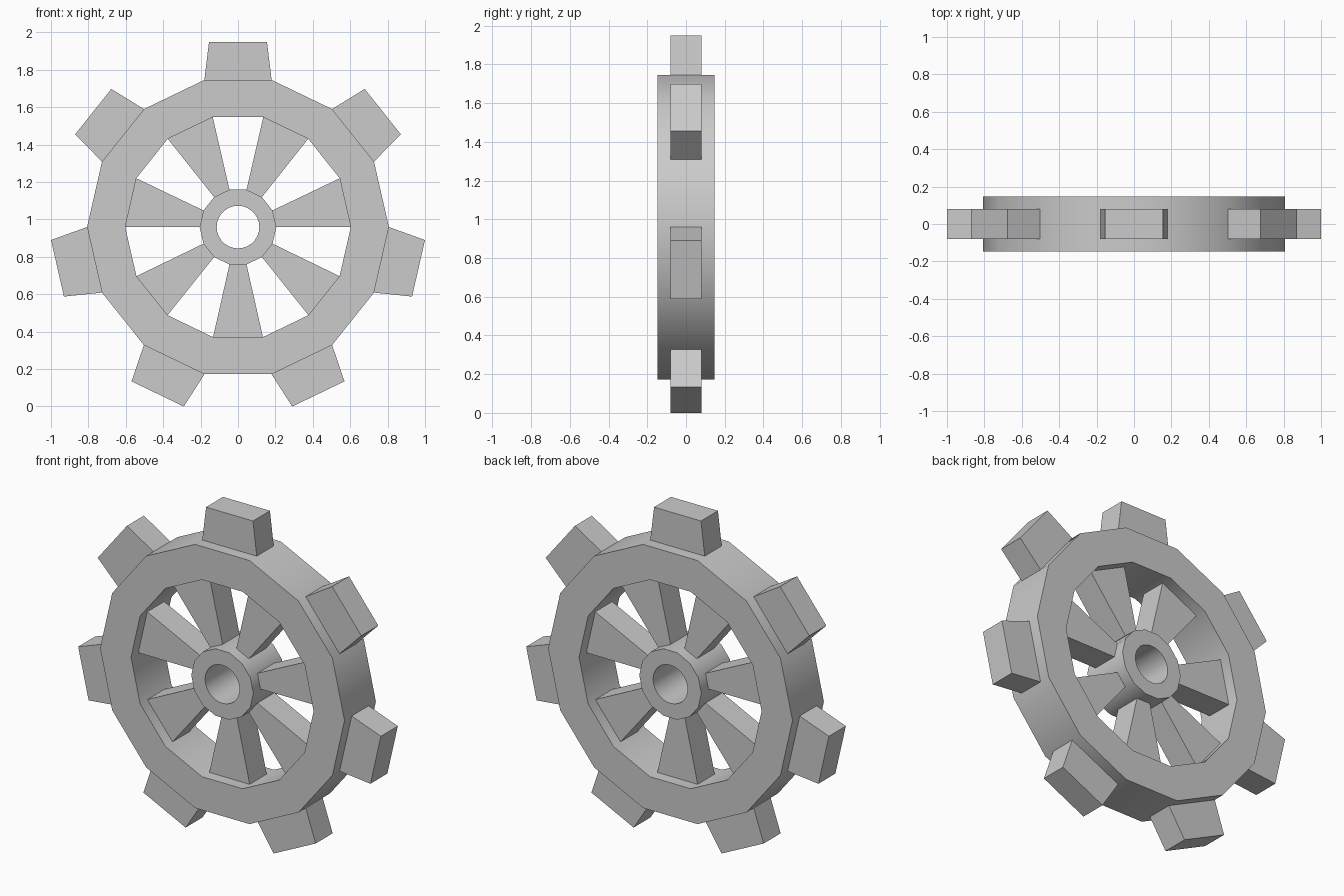
import bpy, bmesh
from math import sin, cos, pi, radians

if "Cube" in bpy.data.objects:
    bpy.data.objects.remove(bpy.data.objects["Cube"])

CZ = 0.959          # height of the wheel axis
STEP = 2 * pi / 14  # angle of one rim side


def finish(name, bm):
    bmesh.ops.recalc_face_normals(bm, faces=bm.faces)
    me = bpy.data.meshes.new(name)
    bm.to_mesh(me)
    bm.free()
    ob = bpy.data.objects.new(name, me)
    bpy.context.collection.objects.link(ob)
    ob.location.z = CZ
    return ob


def smooth(ob):
    bpy.ops.object.select_all(action='DESELECT')
    ob.select_set(True)
    bpy.context.view_layer.objects.active = ob
    bpy.ops.object.shade_smooth_by_angle(angle=radians(30))


def ring(name, r_out, r_in, half, sides_per_step=1, inner_round=False):
    """Flat-fronted ring; inner_round projects the bore onto a finer true circle."""
    n = 14 * sides_per_step
    bm = bmesh.new()
    rows = []
    for i in range(n):
        a = i * STEP / sides_per_step
        # points along a straight outer side
        k, f = divmod(i, sides_per_step)
        f /= sides_per_step
        ux = cos(k * STEP) * (1 - f) + cos((k + 1) * STEP) * f
        uz = sin(k * STEP) * (1 - f) + sin((k + 1) * STEP) * f
        ix, iz = (cos(a), sin(a)) if inner_round else (ux, uz)
        rows.append([bm.verts.new(p) for p in (
            (ux * r_out, -half, uz * r_out), (ux * r_out, half, uz * r_out),
            (ix * r_in, half, iz * r_in), (ix * r_in, -half, iz * r_in))])
    for i in range(n):
        p, q = rows[i], rows[(i + 1) % n]
        for j in range(4):
            bm.faces.new((p[j], p[(j + 1) % 4], q[(j + 1) % 4], q[j]))
    ob = finish(name, bm)
    smooth(ob)
    return ob


def wedge(name, angle, r0, w0, r1, w1, half):
    """Tapered block pointing outwards along the given angle."""
    bm = bmesh.new()
    c, s = cos(angle), sin(angle)
    prof = [(r0, -w0), (r1, -w1), (r1, w1), (r0, w0)]
    face = bm.faces.new([bm.verts.new((r * c - t * s, -half, r * s + t * c)) for r, t in prof])
    ext = bmesh.ops.extrude_face_region(bm, geom=[face])
    vs = [g for g in ext['geom'] if isinstance(g, bmesh.types.BMVert)]
    bmesh.ops.translate(bm, vec=(0, 2 * half, 0), verts=vs)
    return finish(name, bm)


# Fourteen-sided rim and hub with a round bore
ring("rim", 0.807, 0.603, 0.148)
ring("hub", 0.205, 0.114, 0.148, 2, True)

# Seven teeth on alternate rim sides, seven spokes between them
for i in range(7):
    turn = i * 2 * STEP
    wedge(f"tooth_{i + 1}", pi / 2 + turn, 0.785, 0.18, 0.99, 0.155, 0.08)
    wedge(f"spoke_{i + 1}", -pi / 2 + turn, 0.199, 0.0455, 0.589, 0.1335, 0.08)
